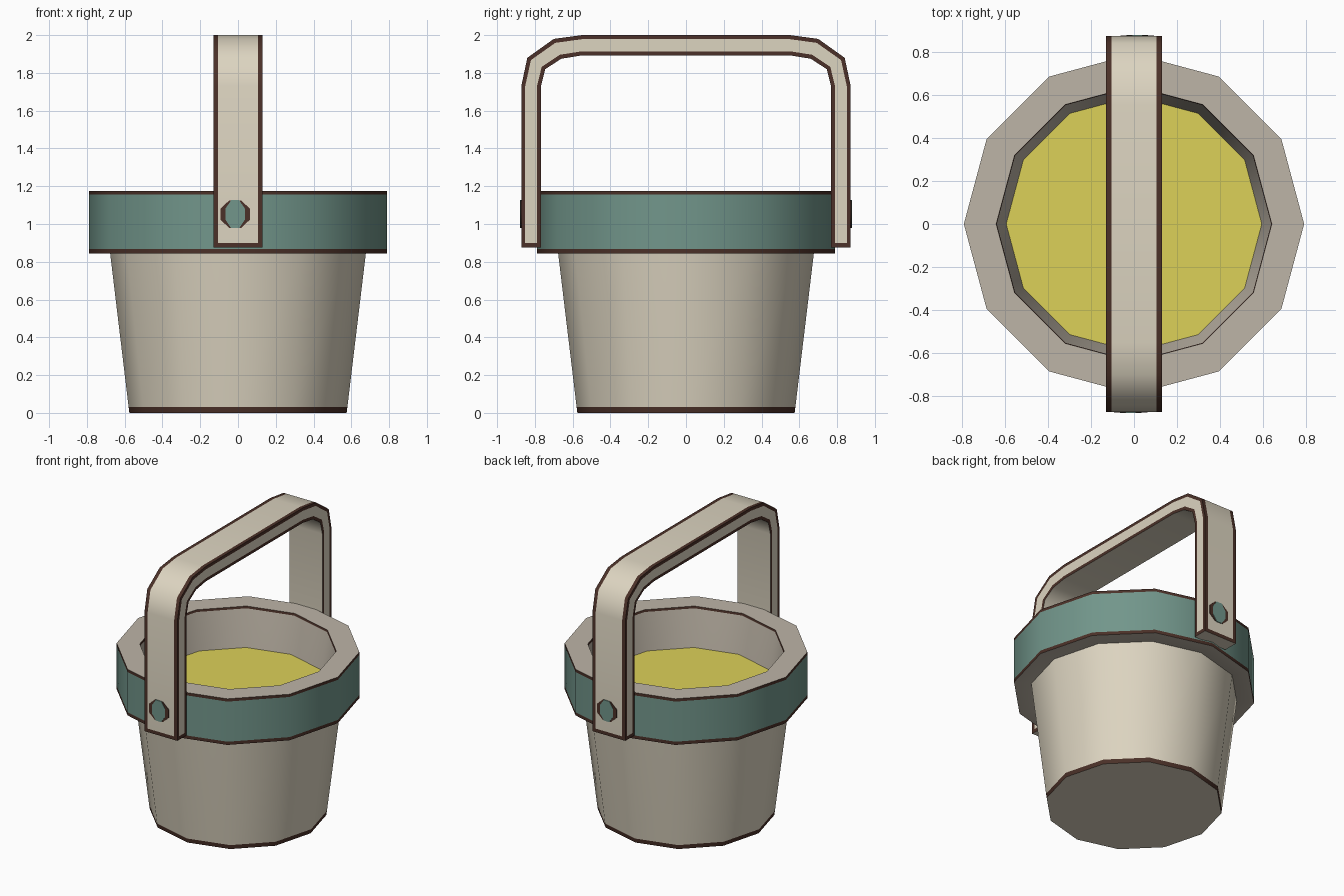
import bpy, bmesh, math
from mathutils import Vector

if "Cube" in bpy.data.objects:
    bpy.data.objects.remove(bpy.data.objects["Cube"])


def material(name, rgb):
    m = bpy.data.materials.new(name)
    m.diffuse_color = (*rgb, 1)
    m.use_nodes = True
    m.node_tree.nodes["Principled BSDF"].inputs["Base Color"].default_value = m.diffuse_color
    return m


MATS = [material("cream", (0.72, 0.66, 0.53)),
        material("dark_brown", (0.07, 0.03, 0.021)),
        material("teal", (0.168, 0.305, 0.258)),
        material("taupe", (0.515, 0.462, 0.386)),
        material("yellow", (0.716, 0.638, 0.098))]
CREAM, DARK, TEAL, TAUPE, YELLOW = range(5)


def finish(name, bm, angle=50):
    bmesh.ops.remove_doubles(bm, verts=bm.verts, dist=1e-5)
    bmesh.ops.recalc_face_normals(bm, faces=bm.faces)
    me = bpy.data.meshes.new(name)
    bm.to_mesh(me)
    bm.free()
    for m in MATS:
        me.materials.append(m)
    me.polygons.foreach_set("use_smooth", [True] * len(me.polygons))
    me.set_sharp_from_angle(angle=math.radians(angle))
    ob = bpy.data.objects.new(name, me)
    bpy.context.collection.objects.link(ob)
    return ob


def bridge(bm, a, b, mats, closed=True):
    """Quads between two vertex loops, one material per loop segment."""
    n = len(a)
    for i in range(n if closed else n - 1):
        j = (i + 1) % n
        bm.faces.new((a[i], a[j], b[j], b[i])).material_index = mats[i]


def lathe(name, profile, mats, closed=False, sides=12):
    bm = bmesh.new()
    cols = []
    for k in range(sides):
        t = math.tau * k / sides
        cols.append([bm.verts.new((r * math.cos(t), r * math.sin(t), z)) for r, z in profile])
    for k in range(sides):
        bridge(bm, cols[k], cols[(k + 1) % sides], mats, closed)
    return bm


def disc(bm, centre, rx, rz, axis, depth, mat, sides, start=0.0):
    """Polygon plate, extruded by depth along the y or z axis."""
    loops = []
    for d in (0, depth):
        loop = []
        for k in range(sides):
            t = math.tau * k / sides + start
            u, v = rx * math.cos(t), rz * math.sin(t)
            off = (u, d, v) if axis == "y" else (u, v, d)
            loop.append(bm.verts.new(Vector(centre) + Vector(off)))
        loops.append(loop)
    bridge(bm, loops[0], loops[1], [mat] * sides)
    for loop in loops:
        bm.faces.new(loop).material_index = mat


# tapered body with dark foot band
bm = lathe("bucket_body", [(0.575, 0), (0.579, 0.03), (0.677, 0.846)], [DARK, CREAM])
bm.verts.ensure_lookup_table()
bm.faces.new([v for v in bm.verts if v.co.z < 0.001]).material_index = CREAM
finish("bucket_body", bm)

# thick rim: underside, edge band, teal side, edge band, top, inner lip, inner wall
rim = [(0.67, 0.845), (0.79, 0.845), (0.79, 0.868), (0.79, 1.155),
       (0.79, 1.175), (0.64, 1.175), (0.637, 1.16), (0.59, 0.88)]
finish("bucket_rim", lathe("bucket_rim", rim,
       [TAUPE, DARK, TEAL, DARK, TAUPE, DARK, TAUPE, TAUPE], closed=True))

# yellow contents inside the rim
bm = bmesh.new()
bm.faces.new([bm.verts.new((0.596 * math.cos(math.tau * k / 12),
                            0.596 * math.sin(math.tau * k / 12), 0.9))
              for k in range(12)]).material_index = YELLOW
for f in bm.faces:
    f.normal_update()
finish("contents", bm)

# handle: outer and inner path stations for one side, mirrored over y
half = [((0.872, 0.875), (0.768, 0.875)), ((0.872, 0.9), (0.768, 0.9)),
        ((0.872, 1.73), (0.768, 1.73)), ((0.84, 1.88), (0.745, 1.82)),
        ((0.70, 1.98), (0.66, 1.875)), ((0.55, 2.0), (0.55, 1.893))]
path = [((-a, b), (-c, d)) for (a, b), (c, d) in half] + half[::-1]
W, E = 0.13, 0.025
section = [(-W, 0), (-W + E, 0), (W - E, 0), (W, 0), (W, 0.2),
           (W, 0.8), (W, 1), (-W, 1), (-W, 0.8), (-W, 0.2)]
strip = [DARK, CREAM, DARK, DARK, CREAM, DARK, CREAM, DARK, CREAM, DARK]
end_strip = [DARK] * 6 + [CREAM] + [DARK] * 3
bm = bmesh.new()
loops = []
for o, i in path:
    o, i = Vector(o), Vector(i)
    loops.append([bm.verts.new((x, *o.lerp(i, t))) for x, t in section])
for k in range(len(loops) - 1):
    bridge(bm, loops[k], loops[k + 1], end_strip if k in (0, len(loops) - 2) else strip)
for loop in (loops[0], loops[-1]):
    bm.faces.new(loop).material_index = CREAM
finish("handle", bm)

# flat rivets on both handle legs: dark surround with teal centre
for side, name in ((-1, "front_rivet"), (1, "back_rivet")):
    bm = bmesh.new()
    c = (side * 0.015, side * 0.871, 1.052)
    disc(bm, c, 0.084, 0.078, "y", side * 0.004, DARK, 8, math.pi / 8)
    disc(bm, c, 0.055, 0.08, "y", side * 0.007, TEAL, 8, math.pi / 8)
    finish(name, bm)
